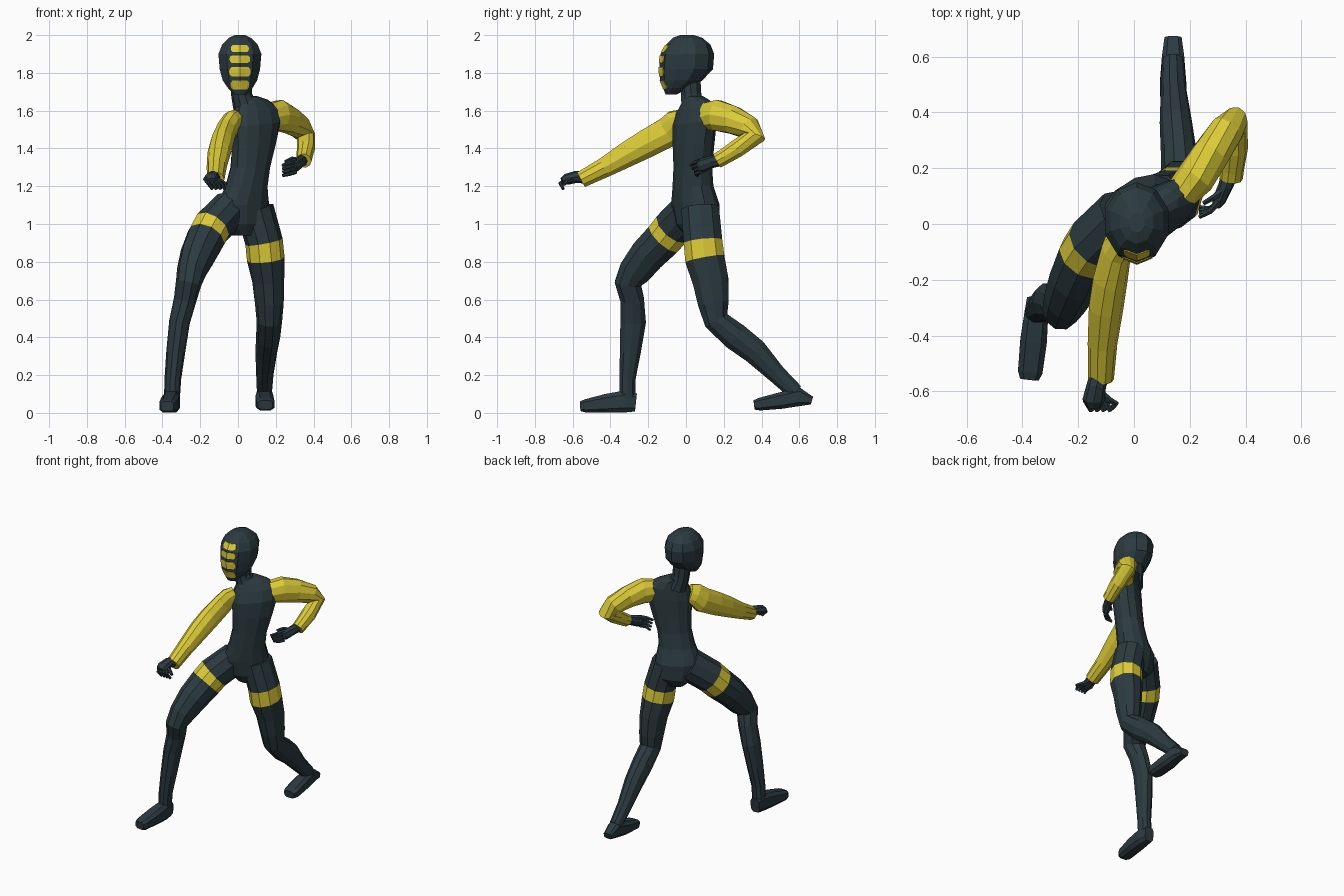
import bpy, bmesh, math
from mathutils import Vector
from mathutils.bvhtree import BVHTree


def material(name, rgb):
    m = bpy.data.materials.new(name)
    m.diffuse_color = (*rgb, 1)
    return m


DARK = material("dark slate", (0.025, 0.043, 0.051))
YELLOW = material("yellow", (0.72, 0.60, 0.04))


def finish(name, bm, mats):
    bmesh.ops.recalc_face_normals(bm, faces=bm.faces)
    me = bpy.data.meshes.new(name)
    bm.to_mesh(me)
    for m in mats:
        me.materials.append(m)
    ob = bpy.data.objects.new(name, me)
    bpy.context.collection.objects.link(ob)
    return ob


def loft(rings, band=()):
    """Skin a list of rings; segments listed in band get material 1."""
    bm = bmesh.new()
    vs = [[bm.verts.new(p) for p in r] for r in rings]
    n = len(vs[0])
    for i in range(len(vs) - 1):
        for j in range(n):
            k = (j + 1) % n
            f = bm.faces.new((vs[i][j], vs[i][k], vs[i + 1][k], vs[i + 1][j]))
            f.material_index = int(i in band)
    bm.faces.new(vs[0])
    bm.faces.new(vs[-1])
    return bm


def outline(n, offset=0.0, power=1.0):
    """Unit circle, or a squared one when power < 1."""
    sq = lambda v: math.copysign(abs(v) ** power, v)
    angles = [2 * math.pi * (j + offset) / n for j in range(n)]
    return [(sq(math.cos(a)), sq(math.sin(a))) for a in angles]


def tube(name, pts, mats=(DARK,), n=10, ref=(1, 0, 0), offset=0.0, power=1.0, band=()):
    """Tube through points (x, y, z, radius[, second radius])."""
    cs = [Vector(p[:3]) for p in pts]
    rings = []
    for i, p in enumerate(pts):
        t = Vector()
        if i:
            t += (cs[i] - cs[i - 1]).normalized()
        if i < len(cs) - 1:
            t += (cs[i + 1] - cs[i]).normalized()
        t.normalize()
        u = Vector(ref)
        u = (u - t * u.dot(t)).normalized()
        v = t.cross(u)
        rings.append([cs[i] + u * (c * p[3]) + v * (s * p[-1])
                      for c, s in outline(n, offset, power)])
    return finish(name, loft(rings, band), mats)


# Torso: twisted rings (x, y, z, half width, half depth, turn)
rings = []
for cx, cy, z, a, b, deg in [
        (.03, .06, .94, .06, .07, 30), (.03, .06, 1.0, .13, .105, 30),
        (.025, .05, 1.1, .15, .112, 33), (.045, .037, 1.2, .118, .097, 36),
        (.065, .036, 1.3, .112, .09, 38), (.085, .04, 1.42, .13, .09, 38),
        (.095, .045, 1.53, .15, .087, 38), (.095, .055, 1.6, .14, .072, 38),
        (.075, .05, 1.645, .095, .058, 38), (.045, .04, 1.67, .055, .05, 30)]:
    co, si = math.cos(math.radians(deg)), math.sin(math.radians(deg))
    tilt = .12 * max(0, (z - 1.3) / .3)
    rings.append([(cx + a * c * co - b * s * si, cy + a * c * si + b * s * co, z + a * c * tilt)
                  for c, s in outline(12, .5, .9)])
finish("torso", loft(rings), [DARK])

# Neck
tube("neck", [(.045, .04, 1.6, .068), (.02, .028, 1.68, .056), (.012, .02, 1.79, .058)])

# Head: egg of horizontal rings with a flat front
rings = [[(cx + 1.04 * rx * c, cy + 1.04 * ry * s, z) for c, s in outline(10, .5)]
         for z, cx, cy, rx, ry in [
             (1.685, .01, -.08, .032, .027), (1.72, .012, -.052, .066, .066),
             (1.76, .01, -.025, .092, .107), (1.82, .01, 0, .108, .137),
             (1.9, .01, .007, .115, .137), (1.95, .01, .012, .095, .113),
             (1.985, .01, .008, .06, .076), (2.0, .01, .005, .028, .035)]]
head = loft(rings)
skin = BVHTree.FromBMesh(head)
finish("head", head, [DARK])

# Face bars: thin rounded plates laid on the front of the head
for k, (top, bottom, half) in enumerate([(1.947, 1.91, .048), (1.893, 1.853, .055),
                                         (1.83, 1.782, .057), (1.76, 1.713, .05)]):
    bm = bmesh.new()
    rows = []
    for t, w in [(0, .78), (.2, .95), (.5, 1), (.8, .95), (1, .78)]:
        z = top + (bottom - top) * t
        row = []
        for i in range(11):
            x = .01 + half * w * (i / 5 - 1)
            hit = skin.ray_cast(Vector((x, -1, z)), Vector((0, 1, 0)))[0]
            row.append(bm.verts.new((x, hit.y - .004, z)))
        rows.append(row)
    for r, s in zip(rows, rows[1:]):
        for i in range(10):
            bm.faces.new((r[i], s[i], s[i + 1], r[i + 1]))
    rim = bmesh.ops.extrude_face_region(bm, geom=bm.faces[:])
    bmesh.ops.translate(bm, verts=[g for g in rim["geom"] if isinstance(g, bmesh.types.BMVert)],
                        vec=(0, .007, 0))
    finish(f"face_bar_{k + 1}", bm, [YELLOW])

# Arms: one reaching forward, one drawn back
tube("right_arm", [(-.01, -.02, 1.55, .045, .06), (-.035, -.05, 1.535, .052, .075),
                   (-.062, -.09, 1.49, .055, .084), (-.085, -.2, 1.43, .062, .079),
                   (-.1, -.3, 1.375, .062, .071), (-.113, -.43, 1.3, .053, .056),
                   (-.118, -.555, 1.235, .046, .046)], [YELLOW])
tube("left_arm", [(.17, .11, 1.57, .06, .075), (.22, .165, 1.575, .07, .085),
                  (.275, .25, 1.55, .068, .077), (.33, .33, 1.51, .062, .066),
                  (.36, .362, 1.462, .05, .06), (.36, .27, 1.4, .048, .05),
                  (.352, .2, 1.355, .043, .044), (.348, .165, 1.335, .042, .042)], [YELLOW])

# Legs with a yellow thigh band
tube("right_leg", [(-.04, .03, 1.08, .1, .11), (-.14, -.07, .98, .106, .108),
                   (-.17, -.115, .925, .105, .106), (-.21, -.2, .84, .097, .1),
                   (-.245, -.27, .75, .08, .09), (-.262, -.308, .685, .068, .073),
                   (-.28, -.285, .6, .06, .066), (-.31, -.28, .48, .055, .071),
                   (-.33, -.295, .32, .05, .058), (-.345, -.31, .18, .044, .045),
                   (-.35, -.31, .07, .042, .045)], [DARK, YELLOW], band=(1,))
tube("left_leg", [(.09, .075, 1.08, .1, .105), (.138, .09, .905, .1, .108),
                  (.147, .1, .815, .1, .11), (.16, .13, .7, .085, .1),
                  (.166, .145, .58, .076, .086), (.166, .16, .49, .068, .07),
                  (.16, .26, .405, .064, .077), (.15, .365, .325, .058, .071),
                  (.142, .48, .205, .046, .052), (.14, .58, .11, .04, .045)],
     [DARK, YELLOW], band=(1,))

# Feet
foot = dict(n=8, offset=.5, power=.6)
tube("right_foot", [(-.35, -.265, .055, .035, .05), (-.35, -.32, .061, .045, .061),
                    (-.36, -.42, .051, .05, .052), (-.372, -.53, .037, .046, .037),
                    (-.375, -.557, .035, .035, .027)], **foot)
tube("left_foot", [(.14, .667, .065, .032, .022), (.14, .6, .085, .042, .052),
                   (.14, .5, .065, .05, .046), (.145, .39, .046, .05, .035),
                   (.145, .36, .042, .04, .026)], **foot)

# Hands: palms
tube("right_palm", [(-.12, -.53, 1.247, .034), (-.135, -.58, 1.25, .035, .032),
                    (-.145, -.63, 1.237, .04, .03), (-.142, -.655, 1.225, .026, .02)], n=8)
tube("left_palm", [(.344, .19, 1.34, .032), (.33, .14, 1.33, .027, .033),
                   (.305, .085, 1.31, .024, .038), (.295, .065, 1.305, .016, .03)], n=8)

# Hands: curled fingers and thumbs
for k in range(4):
    tube(f"right_finger_{k + 1}", [(-.172 + .02 * k, -.63, 1.237 - .005 * k, .013),
                                   (-.155 + .023 * k, -.664, 1.215, .012),
                                   (-.135 + .022 * k, -.65, 1.185, .009)], n=6)
    tube(f"left_finger_{k + 1}", [(.305, .08, 1.337 - .02 * k, .013),
                                  (.272, .045 + .003 * k, 1.325 - .02 * k, .011),
                                  (.235, .025 + .012 * k, 1.31 - .018 * k, .008)],
         n=6, ref=(0, 0, 1))
tube("right_thumb", [(-.125, -.6, 1.235, .016), (-.09, -.63, 1.225, .013),
                     (-.06, -.645, 1.21, .009)], n=6, ref=(0, 0, 1))
tube("left_thumb", [(.32, .12, 1.335, .016), (.285, .095, 1.345, .012),
                    (.25, .075, 1.33, .009)], n=6, ref=(0, 0, 1))
